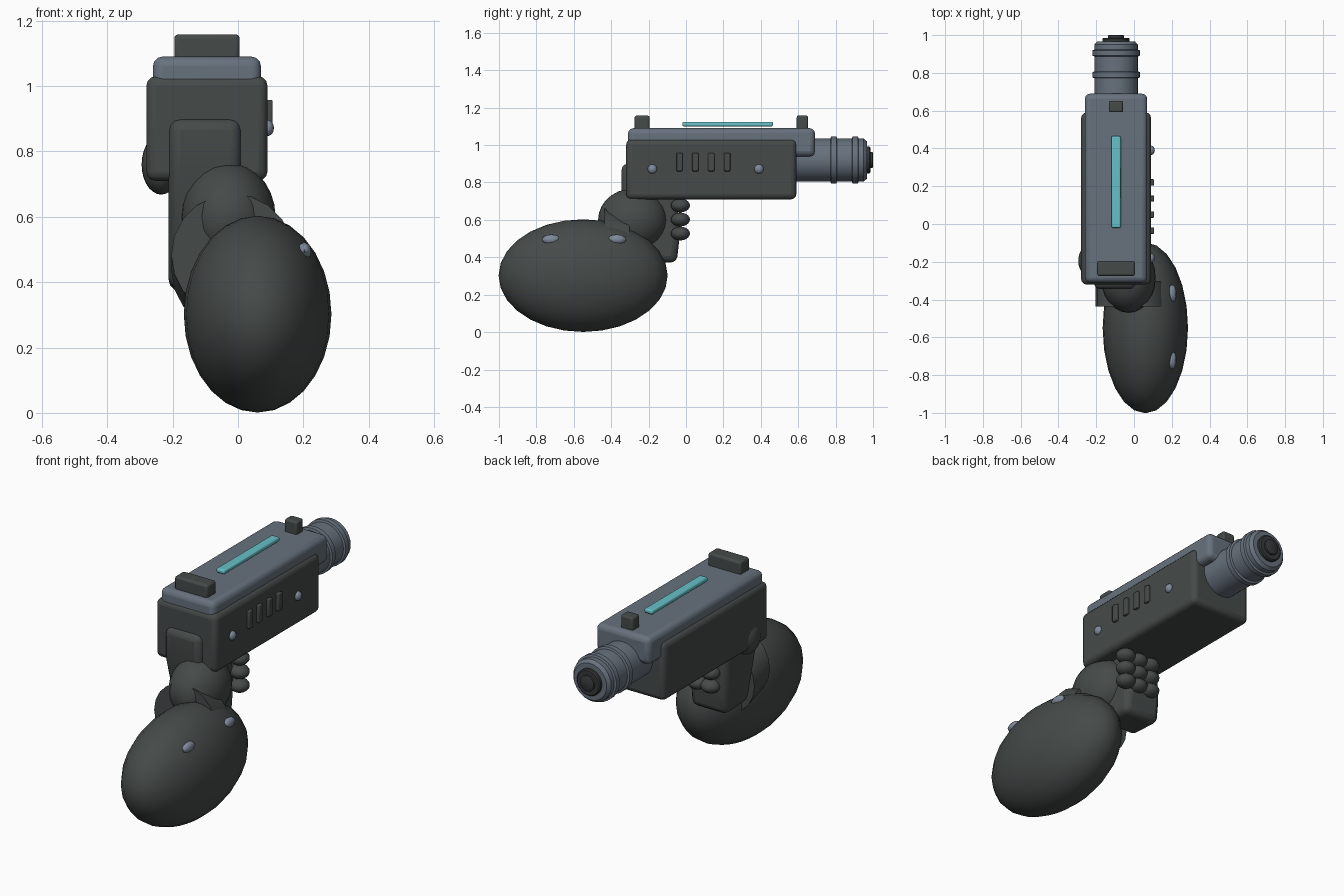
import bpy, bmesh, math
from mathutils import Matrix, Vector

if "Cube" in bpy.data.objects:
    bpy.data.objects.remove(bpy.data.objects["Cube"])


def colour(name, rgb):
    m = bpy.data.materials.new(name)
    m.diffuse_color = (*rgb, 1)
    m.use_nodes = True
    m.node_tree.nodes["Principled BSDF"].inputs["Base Color"].default_value = m.diffuse_color
    return m


DARK = colour("charcoal", (0.060, 0.069, 0.067))
STEEL = colour("blue_grey_steel", (0.135, 0.165, 0.205))
RIVET = colour("pale_steel", (0.21, 0.25, 0.32))
GLOW = colour("cyan_glow", (0.13, 0.53, 0.57))
BLACK = colour("near_black", (0.035, 0.039, 0.041))
GX = -0.095  # centre line of the pistol


def finish(name, bm, mat, bevel=0, segments=3, angle=40):
    bmesh.ops.recalc_face_normals(bm, faces=bm.faces)
    mesh = bpy.data.meshes.new(name)
    bm.to_mesh(mesh)
    bm.free()
    ob = bpy.data.objects.new(name, mesh)
    bpy.context.collection.objects.link(ob)
    mesh.materials.append(mat)
    if bevel:
        b = ob.modifiers.new("bevel", 'BEVEL')
        b.width, b.segments = bevel, segments
        b.limit_method, b.angle_limit = 'ANGLE', math.radians(30)
    bpy.ops.object.select_all(action='DESELECT')
    ob.select_set(True)
    bpy.context.view_layer.objects.active = ob
    bpy.ops.object.shade_smooth_by_angle(angle=math.radians(angle))
    return ob


def box(name, lo, hi, mat, bevel=0.01, segments=3):
    bm = bmesh.new()
    bmesh.ops.create_cube(bm, size=1)
    lo, hi = Vector(lo), Vector(hi)
    for v in bm.verts:
        v.co = (lo + hi) / 2 + v.co * (hi - lo)
    return finish(name, bm, mat, bevel, segments)


def ellipsoid(name, centre, radii, mat, u=24, v=14):
    bm = bmesh.new()
    bmesh.ops.create_uvsphere(bm, u_segments=u, v_segments=v, radius=1,
                              matrix=Matrix.Translation(centre) @ Matrix.Diagonal((*radii, 1)))
    return finish(name, bm, mat)


def lathe_y(name, profile, mat, x=GX, z=0.92, n=32):
    """Revolve (y, radius) pairs about a line along y."""
    bm = bmesh.new()
    rings = [[bm.verts.new((x + r * math.cos(2 * math.pi * i / n), y,
                            z + r * math.sin(2 * math.pi * i / n))) for i in range(n)]
             for y, r in profile]
    for a, b in zip(rings, rings[1:]):
        for i in range(n):
            j = (i + 1) % n
            bm.faces.new((a[i], a[j], b[j], b[i]))
    bm.faces.new(rings[0])
    bm.faces.new(rings[-1])
    return finish(name, bm, mat)


# pistol frame and upper slide
box("frame", (-0.28, -0.32, 0.71), (0.09, 0.59, 1.03), DARK, 0.028)
box("slide", (-0.26, -0.31, 0.94), (0.07, 0.69, 1.09), STEEL, 0.028)

# sights and glowing strip
box("rear_sight", (-0.195, -0.275, 1.08), (0.005, -0.195, 1.158), DARK, 0.012)
box("front_sight", (-0.133, 0.592, 1.08), (-0.058, 0.652, 1.158), DARK, 0.01)
box("glow_strip", (-0.12, -0.02, 1.10), (-0.07, 0.465, 1.124), GLOW, 0.008)

# barrel with two bands, and stepped muzzle
barrel = [(0.55, 0.115)]
for c in (0.79, 0.905):
    barrel += [(c - 0.018, 0.115), (c - 0.014, 0.126), (c + 0.014, 0.126), (c + 0.018, 0.115)]
barrel += [(0.95, 0.115), (0.967, 0.10)]
lathe_y("barrel", barrel, STEEL)
lathe_y("muzzle", [(0.95, 0.072), (0.98, 0.072), (0.986, 0.066), (0.986, 0.042),
                   (0.997, 0.042), (1.0, 0.038)], BLACK)

# raised vents and rivets on the right side
for i in range(4):
    y = -0.035 + i * 0.085
    box("side_vent", (0.08, y - 0.017, 0.86), (0.106, y + 0.017, 0.958), DARK, 0.005, 2)
for y in (-0.18, 0.39):
    ellipsoid("frame_rivet", (0.09, y, 0.872), (0.02, 0.025, 0.025), RIVET, 16, 8)

# raked grip from a side profile
bm = bmesh.new()
side = [(-0.345, 0.90), (-0.345, 0.72), (-0.25, 0.38), (-0.05, 0.37), (-0.035, 0.50), (-0.05, 0.90)]
face = bm.faces.new([bm.verts.new((-0.212, y, z)) for y, z in side])
ext = bmesh.ops.extrude_face_region(bm, geom=[face])["geom"]
bmesh.ops.translate(bm, vec=(0.222, 0, 0), verts=[g for g in ext if isinstance(g, bmesh.types.BMVert)])
finish("grip", bm, DARK, 0.035)

# hand, thumb and curled fingers
ellipsoid("hand", (-0.03, -0.285, 0.60), (0.145, 0.185, 0.167), DARK)
ellipsoid("thumb", (-0.235, -0.195, 0.76), (0.06, 0.085, 0.092), DARK)
for z in (0.677, 0.602, 0.527):
    for x in (0.03, -0.05, -0.13):
        ellipsoid("finger_joint", (x, -0.03, z), (0.052, 0.051, 0.037), DARK, 16, 10)

# slanted wrist cuff
cuff = lathe_y("wrist_cuff", [(-0.437, 0.187), (-0.303, 0.187)], DARK, x=-0.017, z=0.46, n=20)
for v in cuff.data.vertices:
    v.co.z -= 0.35 * (v.co.y + 0.37)

# forearm with two studs
ellipsoid("forearm", (0.06, -0.55, 0.302), (0.226, 0.452, 0.301), DARK)
for y in (-0.72, -0.37):
    ellipsoid("forearm_stud", (0.203, y, 0.495), (0.022, 0.05, 0.027), RIVET, 10, 6)
